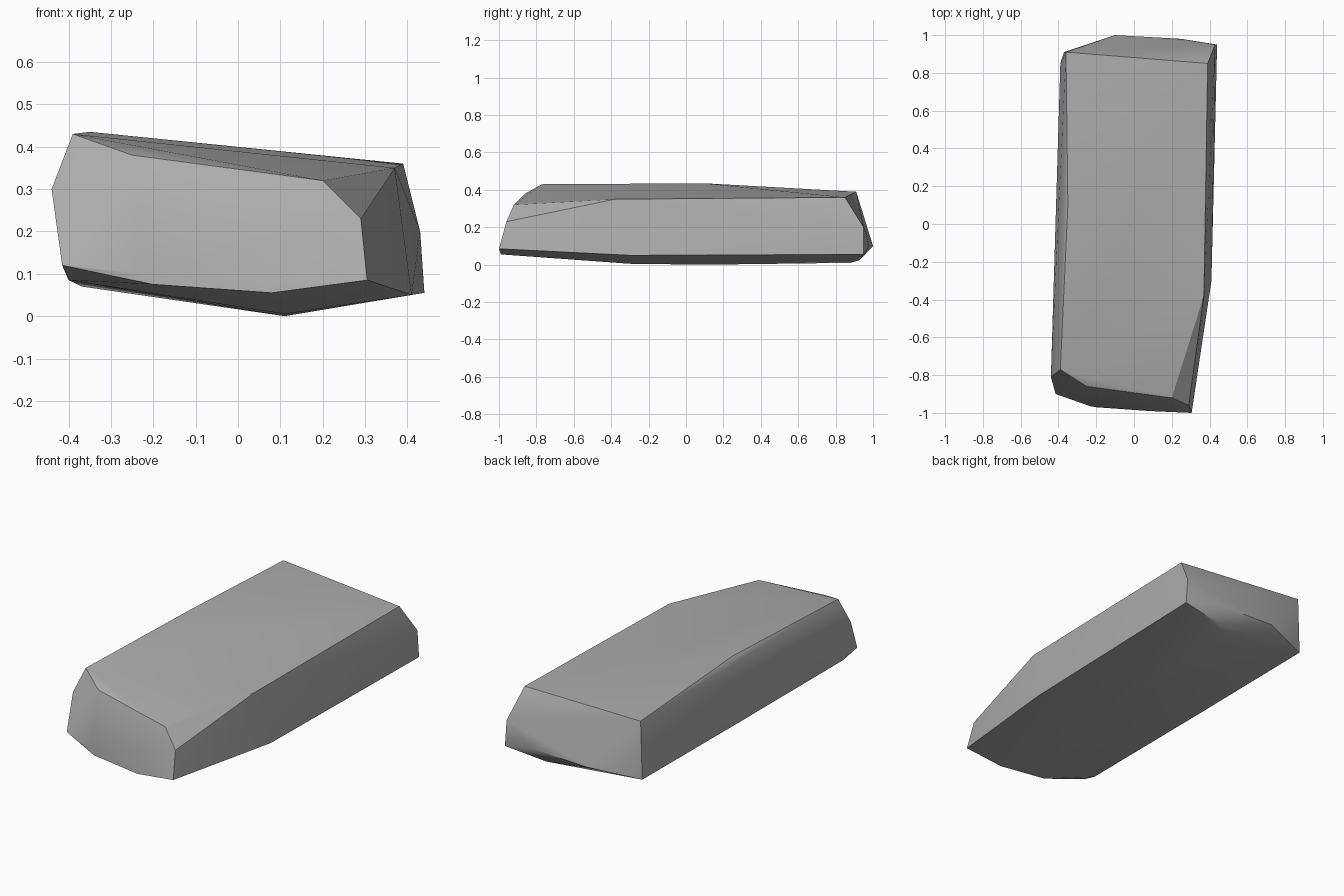
import bpy
import bmesh
import math

default_cube = bpy.data.objects.get("Cube")
if default_cube:
    bpy.data.objects.remove(default_cube, do_unlink=True)


def make_material(name, colour):
    material = bpy.data.materials.new(name)
    material.use_nodes = True
    material.diffuse_color = colour
    shader = next(node for node in material.node_tree.nodes if node.type == "BSDF_PRINCIPLED")
    shader.inputs["Base Color"].default_value = colour
    shader.inputs["Roughness"].default_value = 0.9
    return material


def chiselled_block(name, outlines, material, sharp_angle):
    """Wrap a tight convex skin around the corner outlines of a stone."""
    bm = bmesh.new()
    for outline in outlines:
        for corner in outline:
            bm.verts.new(corner)
    result = bmesh.ops.convex_hull(bm, input=bm.verts[:])
    spare = {item for key in ("geom_interior", "geom_unused") for item in result[key]
             if isinstance(item, bmesh.types.BMVert)}
    bmesh.ops.delete(bm, geom=list(spare), context="VERTS")
    # Merge nearly flat triangles into broad facets
    bmesh.ops.dissolve_limit(bm, angle_limit=math.radians(1.5),
                             verts=bm.verts[:], edges=bm.edges[:])
    bmesh.ops.recalc_face_normals(bm, faces=bm.faces[:])
    mesh = bpy.data.meshes.new(name)
    bm.to_mesh(mesh)
    bm.free()
    mesh.materials.append(material)
    block = bpy.data.objects.new(name, mesh)
    bpy.context.collection.objects.link(block)
    bpy.ops.object.select_all(action="DESELECT")
    block.select_set(True)
    bpy.context.view_layer.objects.active = block
    bpy.ops.object.shade_smooth_by_angle(angle=math.radians(sharp_angle))
    return block


# Rim of the sloping top
top_rim = [
    (-.36, .91, .39), (.39, .85, .36), (.37, -.38, .35), (.29, -.96, .23),
    (.2, -.92, .32), (-.25, -.86, .38), (-.39, -.77, .43), (-.35, .1, .435),
]

# Widest line around the sides and ends
waist = [
    (-.44, -.81, .3), (-.415, -.9, .12), (-.23, -.965, .1), (.305, -1, .085),
    (.43, .95, .2), (.25, .98, .1), (-.1, 1, .1), (-.39, .85, .2),
]

# Rim of the underside
base_rim = [
    (-.4, -.8, .085), (-.2, -.97, .075), (.08, -.99, .055), (.41, -.3, .05),
    (.44, .95, .055), (.2, .93, .025), (-.37, .91, .07), (-.39, .1, .08),
]

# Shallow keel where the underside touches the ground
keel = [(.11, -.3, .005), (.11, .1, 0), (.12, .88, .01)]

stone = make_material("stone grey", (.42, .42, .42, 1))
chiselled_block("stone_slab", [top_rim, waist, base_rim, keel], stone, 30)
